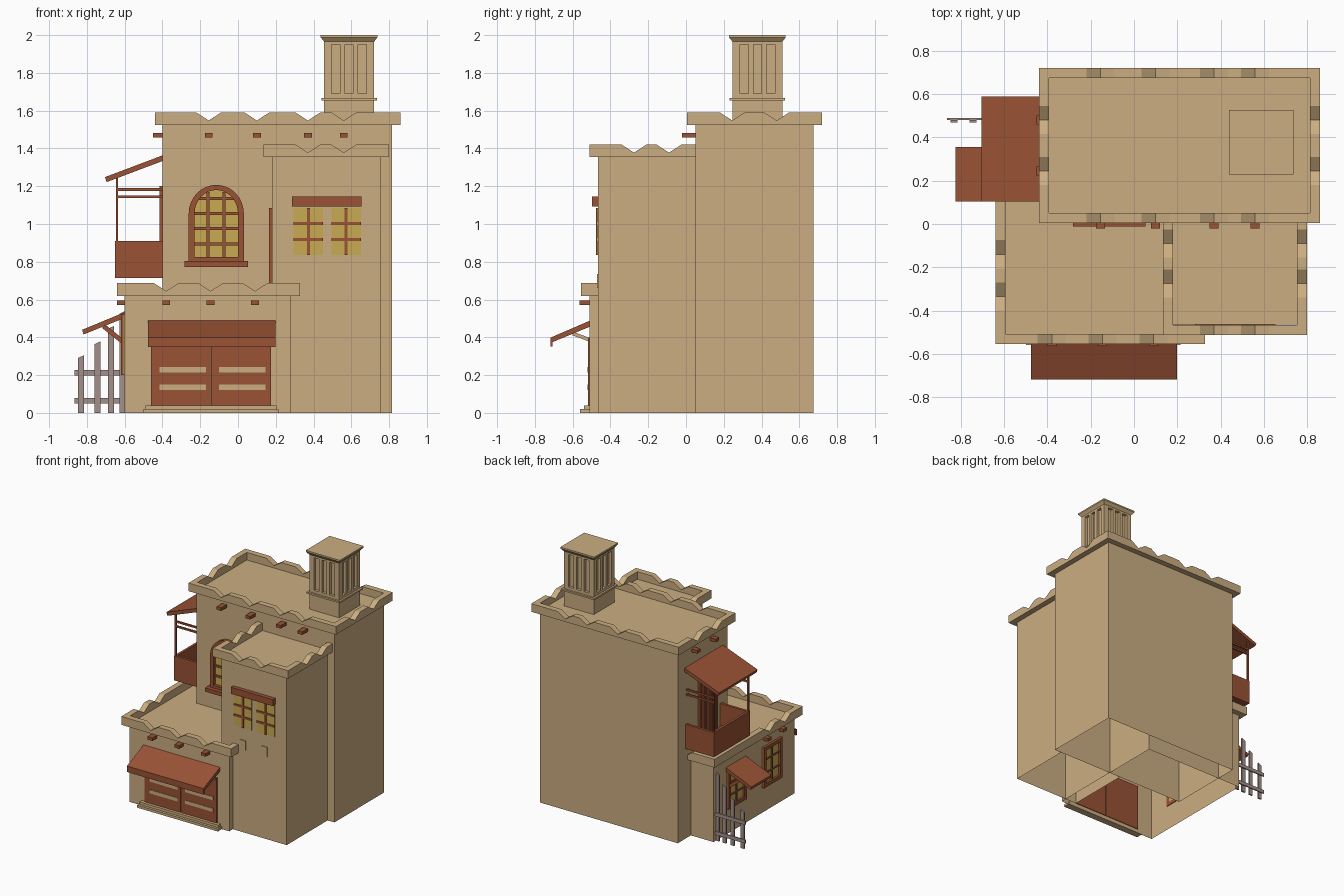
import bpy, bmesh, math
from mathutils import Vector

if "Cube" in bpy.data.objects:
    bpy.data.objects.remove(bpy.data.objects["Cube"])


def mat(name, rgb):
    m = bpy.data.materials.new(name)
    m.diffuse_color = (*rgb, 1)
    m.use_nodes = True
    m.node_tree.nodes["Principled BSDF"].inputs["Base Color"].default_value = m.diffuse_color
    return m


WALL = mat("sandy_plaster", (0.60, 0.42, 0.22))
WOOD = mat("red_brown_wood", (0.32, 0.085, 0.035))
GLASS = mat("yellow_glass", (0.58, 0.41, 0.085))
GREY = mat("grey_fence_wood", (0.37, 0.28, 0.26))


def finish(name, bm, m, normals=True):
    if normals:
        bmesh.ops.recalc_face_normals(bm, faces=bm.faces)
    me = bpy.data.meshes.new(name)
    bm.to_mesh(me)
    bm.free()
    me.materials.append(m)
    ob = bpy.data.objects.new(name, me)
    bpy.context.collection.objects.link(ob)
    return ob


def prism(bm, pts, axis, a, b):
    """Extrude a 2D outline along axis from a to b."""
    def at(p, t):
        return {'x': (t, p[0], p[1]), 'y': (p[0], t, p[1]), 'z': (p[0], p[1], t)}[axis]
    lo = [bm.verts.new(at(p, a)) for p in pts]
    hi = [bm.verts.new(at(p, b)) for p in pts]
    faces = [bm.faces.new(lo), bm.faces.new(hi)]
    n = len(pts)
    for i in range(n):
        j = (i + 1) % n
        faces.append(bm.faces.new((lo[i], lo[j], hi[j], hi[i])))
    return faces


def box(bm, x0, x1, y0, y1, z0, z1):
    return prism(bm, [(x0, y0), (x1, y0), (x1, y1), (x0, y1)], 'z', z0, z1)


def boxes(name, m, *dims):
    bm = bmesh.new()
    for d in dims:
        box(bm, *d)
    return finish(name, bm, m)


def shell(name, *d):
    """Wall volume, open underneath."""
    bm = bmesh.new()
    f = box(bm, *d)
    bmesh.ops.recalc_face_normals(bm, faces=bm.faces)
    bmesh.ops.delete(bm, geom=[f[0]], context='FACES_ONLY')
    return finish(name, bm, WALL, False)


def parapet(name, x0, x1, y0, y1, z0, z1, xn, yn, t=0.046):
    """Rim with V-shaped dips at the given x and y places."""
    def outline(a, b, dips):
        top = [(a, z1)]
        for c in dips:
            top += [(c - 0.065, z1), (c, z1 - 0.042), (c + 0.065, z1)]
        return [(b, z0), (a, z0)] + top + [(b, z1)]
    bm = bmesh.new()
    for a in (y0, y1 - t):
        prism(bm, outline(x0, x1, xn), 'y', a, a + t)
    for a in (x0, x1 - t):
        prism(bm, outline(y0 + t, y1 - t, yn), 'x', a, a + t)
    finish(name, bm, WALL)


def on_wall(side, plane, u0, u1, d0, d1, z0, z1):
    """Box limits on a front or left wall; d is the distance outward."""
    if side == 'front':
        return (u0, u1, plane - d1, plane - d0, z0, z1)
    return (plane - d1, plane - d0, u0, u1, z0, z1)


def window(name, side, plane, u0, u1, z0, z1, cols, rows, frame=0.0, depth=0.015, bar=0.012):
    boxes(name + "_glass", GLASS, on_wall(side, plane, u0, u1, -0.003, 0.005, z0, z1))
    parts = []
    for i in range(1, cols):
        c = u0 + (u1 - u0) * i / cols
        parts.append((c - bar / 2, c + bar / 2, z0, z1))
    for i in range(1, rows):
        c = z0 + (z1 - z0) * i / rows
        parts.append((u0, u1, c - bar / 2, c + bar / 2))
    b = [on_wall(side, plane, p[0], p[1], 0, 0.011, p[2], p[3]) for p in parts]
    if frame:
        f = frame
        for p in ((u0, u0 + f, z0, z1), (u1 - f, u1, z0, z1),
                  (u0, u1, z1 - f, z1), (u0, u1, z0, z0 + f)):
            b.append(on_wall(side, plane, p[0], p[1], -0.005, depth, p[2], p[3]))
    boxes(name + "_bars", WOOD, *b)


# Wall volumes and parapets
shell("main_tower", -0.40, 0.815, 0.05, 0.675, 0, 1.53)
shell("front_right_tower", 0.18, 0.755, -0.465, 0.055, 0, 1.36)
shell("low_front_block", -0.60, 0.28, -0.51, 0.51, 0, 0.625)
MX, TX, LX = (-0.155, 0.10, 0.37, 0.56), (0.37, 0.56), (-0.38, -0.145, 0.09)
MY, TY, LY = (0.245, 0.48), (-0.275, -0.09), (-0.335, -0.14)
parapet("main_parapet", -0.44, 0.86, 0.005, 0.72, 1.525, 1.59, MX, MY)
parapet("right_tower_parapet", 0.135, 0.80, -0.512, 0.10, 1.355, 1.42, TX, TY)
parapet("low_block_parapet", -0.64, 0.328, -0.555, 0.555, 0.62, 0.687, LX, LY)

# Beam ends below the parapets
beams = [on_wall('front', 0.05, c - 0.021, c + 0.021, -0.01, 0.07, 1.458, 1.482) for c in MX]
beams += [on_wall('left', -0.40, c - 0.021, c + 0.021, -0.01, 0.05, 1.458, 1.482) for c in MY]
beams += [on_wall('front', -0.51, c - 0.021, c + 0.021, -0.01, 0.055, 0.57, 0.594) for c in LX]
beams += [on_wall('left', -0.60, c - 0.021, c + 0.021, -0.01, 0.04, 0.57, 0.594) for c in LY]
boxes("beam_ends", WOOD, *beams)

# Chimney with slotted sides
CX, CY = 0.588, 0.378


def sq(h, z0, z1):
    return (CX - h, CX + h, CY - h, CY + h, z0, z1)


H = 0.132
chim = [sq(H, 1.52, 1.69), sq(0.147, 1.655, 1.668), sq(H - 0.022, 1.69, 1.95), sq(H, 1.95, 1.965),
        sq(0.15, 1.988, 2.0)]
for s in (-1, 1):
    for u in (-0.112, -0.034, 0.034, 0.112):
        w = 0.02 if abs(u) > 0.1 else 0.013
        a, b = sorted((s * H, s * (H - 0.03)))
        chim.append((CX + u - w, CX + u + w, CY + a, CY + b, 1.69, 1.95))
        chim.append((CX + a, CX + b, CY + u - w, CY + u + w, 1.69, 1.95))
boxes("chimney", WALL, *chim)
bm = bmesh.new()
for v in box(bm, *sq(H, 1.965, 1.988))[1].verts:
    v.co.x = CX + (v.co.x - CX) * 0.15 / H
    v.co.y = CY + (v.co.y - CY) * 0.15 / H
finish("chimney_flare", bm, WALL)

# Arched window on the main tower
AX, AZ = -0.115, 1.055


def arch(w, z0, rise, n=16):
    arc = [(AX + w * math.cos(math.pi * i / n), AZ + rise * math.sin(math.pi * i / n)) for i in range(n + 1)]
    return [(AX - w, z0)] + [(AX + w, z0)] + arc


bm = bmesh.new()
prism(bm, arch(0.125, 0.81, 0.135), 'y', 0.045, 0.053)
finish("arched_window_glass", bm, GLASS)
bm = bmesh.new()
outer, inner = arch(0.146, 0.80, 0.152), arch(0.115, 0.825, 0.125)
for i in range(len(outer)):
    j = (i + 1) % len(outer)
    if (Vector(outer[i]) - Vector(outer[j])).length > 1e-5:
        prism(bm, [outer[i], outer[j], inner[j], inner[i]], 'y', 0.02, 0.055)
finish("arched_window_frame", bm, WOOD)
bars = [(AX + c - 0.008, AX + c + 0.008, 0.035, 0.05, 0.82, 1.17) for c in (-0.045, 0.04)]
for z in (0.895, 0.975, 1.055, 1.135):
    w = 0.12 if z < 1.1 else 0.095
    bars.append((AX - w, AX + w, 0.035, 0.05, z - 0.008, z + 0.008))
boxes("arched_window_bars", WOOD, *bars)
boxes("arched_window_sill", WOOD, (-0.283, 0.053, -0.012, 0.06, 0.773, 0.803))

# Right tower windows, lintel, vents and terrace door
for n, u in (("left", 0.295), ("right", 0.495)):
    window("tower_window_" + n, 'front', -0.465, u, u + 0.155, 0.835, 1.085, 2, 3, bar=0.016)
boxes("window_lintel", WOOD, (0.285, 0.655, -0.497, -0.455, 1.093, 1.145))
boxes("wall_vents", WALL, *[(u, u + 0.052, -0.472, -0.46, 0.66, 0.735) for u in (0.345, 0.535)])
boxes("terrace_door", WOOD, (0.165, 0.19, -0.34, -0.10, 0.62, 1.085))

# Garage door with slots and step
boxes("garage_door_leaves", WOOD, (-0.46, -0.146, -0.518, -0.50, 0.03, 0.40),
      (-0.142, 0.175, -0.518, -0.50, 0.03, 0.40))
boxes("garage_door_slots", WALL, *[(u, u + 0.245, -0.522, -0.515, z, z + 0.028)
                                   for u in (-0.415, -0.10) for z in (0.122, 0.215)])
boxes("door_step", WALL, (-0.50, 0.215, -0.56, -0.505, 0, 0.02), (-0.49, 0.205, -0.54, -0.505, 0.02, 0.04))

# Sloping roofs
bm = bmesh.new()
prism(bm, [(-0.505, 0.49), (-0.718, 0.398), (-0.718, 0.35), (-0.706, 0.352), (-0.706, 0.375), (-0.505, 0.458)],
      'x', -0.476, 0.198)
finish("garage_awning", bm, WOOD)
bm = bmesh.new()
for x in (-0.44, 0.145):
    prism(bm, [(-0.505, 0.395), (-0.505, 0.375), (-0.60, 0.41), (-0.60, 0.43)], 'x', x, x + 0.02)
finish("garage_awning_braces", bm, WALL)
bm = bmesh.new()
prism(bm, [(-0.595, 0.535), (-0.825, 0.44), (-0.818, 0.415), (-0.595, 0.505)], 'y', 0.105, 0.355)
for y in (0.12, 0.32):
    prism(bm, [(-0.595, 0.38), (-0.595, 0.35), (-0.72, 0.45), (-0.70, 0.465)], 'y', y, y + 0.02)
finish("side_awning", bm, WOOD)
bm = bmesh.new()
prism(bm, [(-0.395, 1.365), (-0.705, 1.248), (-0.695, 1.222), (-0.395, 1.335)], 'y', 0.105, 0.59)
finish("balcony_roof", bm, WOOD)

# Left wall windows
window("side_window_front", 'left', -0.60, -0.33, -0.10, 0.20, 0.52, 2, 3, 0.028, 0.02)
window("side_window_back", 'left', -0.60, 0.12, 0.345, 0.20, 0.50, 2, 3, 0.028, 0.02)

# Balcony: tub, posts, rails and door
boxes("balcony_tub", WOOD, (-0.65, -0.395, 0.12, 0.575, 0.715, 0.735), (-0.65, -0.63, 0.12, 0.575, 0.735, 0.91),
      (-0.63, -0.395, 0.12, 0.14, 0.735, 0.91), (-0.63, -0.395, 0.555, 0.575, 0.735, 0.91))
frame = []
for y in (0.125, 0.558):
    frame.append((-0.647, -0.635, y, y + 0.012, 0.90, 1.255))
    for z in (1.145, 1.183):
        frame.append((-0.64, -0.395, y, y + 0.012, z - 0.007, z + 0.007))
boxes("balcony_posts_and_rails", WOOD, *frame)
boxes("balcony_door", WOOD, (-0.408, -0.39, 0.19, 0.42, 0.73, 1.20),
      *[(-0.416, -0.40, 0.19 + i * 0.07, 0.21 + i * 0.07, 0.73, 1.20) for i in range(4)])

# Side fence with rising pickets
bm = bmesh.new()
for x, h in ((-0.832, 0.305), (-0.745, 0.378), (-0.673, 0.46), (-0.612, 0.54)):
    prism(bm, [(x - 0.016, 0), (x + 0.016, 0), (x + 0.016, h), (x - 0.016, h - 0.015)], 'y', 0.468, 0.48)
for z in (0.065, 0.213):
    box(bm, -0.865, -0.595, 0.48, 0.49, z - 0.014, z + 0.014)
finish("fence", bm, GREY)
